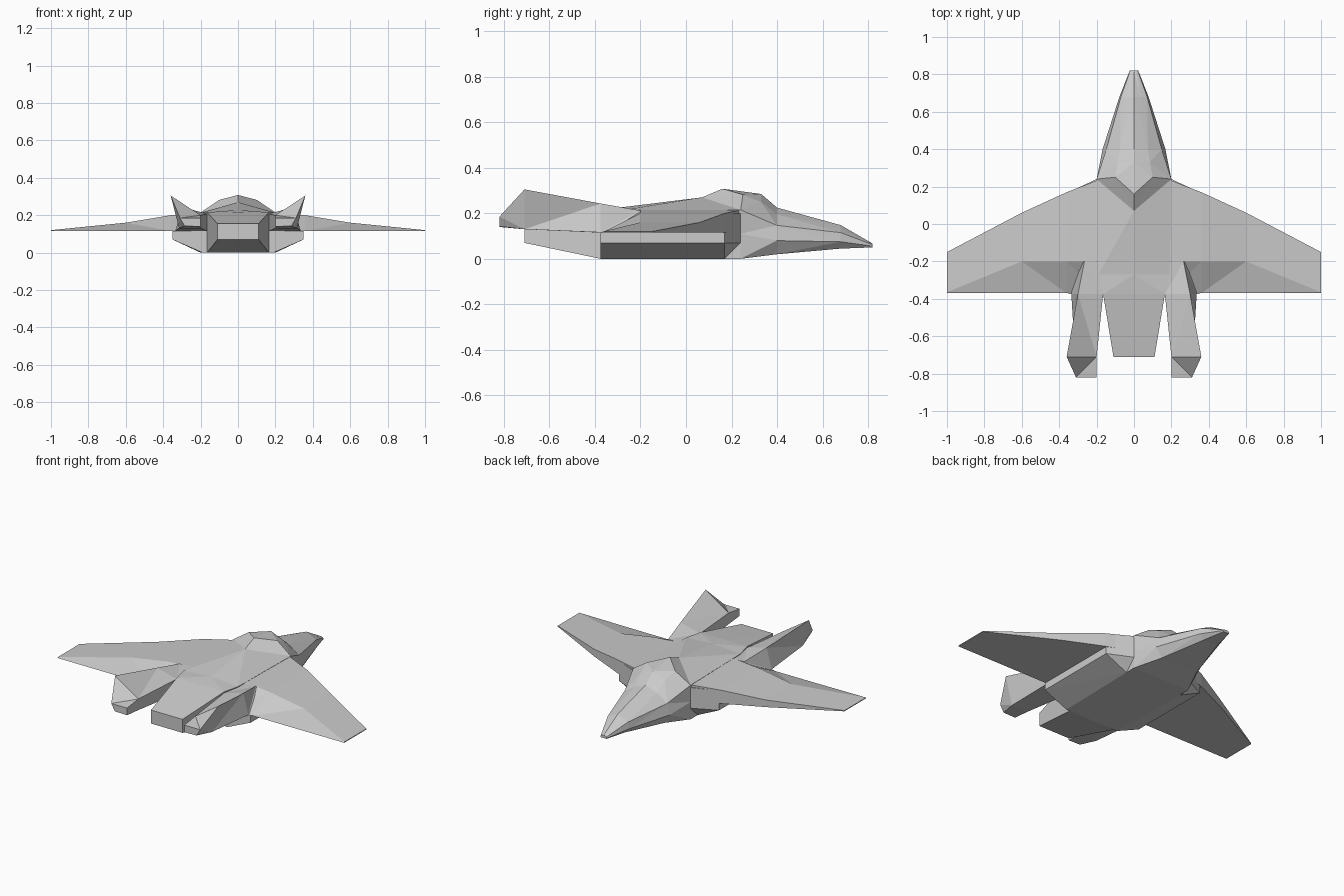
import bpy, bmesh


def loft(name, sections):
    """Skin a row of equal-length closed sections with flat faces and cap both ends."""
    bm = bmesh.new()
    rings = [[bm.verts.new(p) for p in s] for s in sections]
    n = len(rings[0])
    for a, b in zip(rings, rings[1:]):
        for i in range(n):
            j = (i + 1) % n
            bm.faces.new((a[i], a[j], b[j], b[i]))
    bm.faces.new(rings[0])
    bm.faces.new(rings[-1])
    bmesh.ops.remove_doubles(bm, verts=bm.verts, dist=0.0005)
    bmesh.ops.triangulate(bm, faces=[f for f in bm.faces])
    bmesh.ops.recalc_face_normals(bm, faces=bm.faces)
    mesh = bpy.data.meshes.new(name)
    bm.to_mesh(mesh)
    bm.free()
    obj = bpy.data.objects.new(name, mesh)
    bpy.context.collection.objects.link(obj)
    return obj


def full(half):
    """Close a half section (bottom to top centre) by reflecting it in x."""
    return half + [(-x, y, z) for x, y, z in reversed(half) if x > 0]


def at_y(y, pts):
    return [(x, y, z) for x, z in pts]


def pair(name, sections):
    """Build a part on the right and its reflection on the left."""
    for side, s in (("right", 1), ("left", -1)):
        loft(f"{side}_{name}", [[(s * x, y, z) for x, y, z in sec] for sec in sections])


# Nose and canopy, ending in the V-shaped rear of the canopy
shoulder = [(0.2, 0.24, 0), (0.2, 0.24, 0.11), (0.2, 0.24, 0.215)]
nose = [
    at_y(0.82, [(0.02, 0.05), (0.023, 0.056), (0.02, 0.062), (0.01, 0.066), (0, 0.067)]),
    at_y(0.68, [(0.05, 0.045), (0.078, 0.075), (0.07, 0.115), (0.035, 0.132), (0, 0.148)]),
    at_y(0.40, [(0.13, 0.02), (0.168, 0.08), (0.148, 0.147), (0.075, 0.195), (0, 0.225)]),
    shoulder + [(0.085, 0.33, 0.25), (0, 0.33, 0.285)],
    shoulder + [(0.1, 0.25, 0.282), (0, 0.16, 0.308)],
    shoulder + [(0.2, 0.24, 0.215), (0, 0.07, 0.27)],
]
loft("nose_and_canopy", [full(s) for s in nose])

# Central fuselage tapering into the tail block
body = [
    [(0.2, 0.24, 0), (0.2, 0.24, 0.215), (0, 0.07, 0.27)],
    at_y(-0.27, [(0.19, 0), (0.19, 0.215), (0, 0.228)]),
    at_y(-0.375, [(0.165, 0), (0.165, 0.215), (0, 0.216)]),
    at_y(-0.71, [(0.11, 0.07), (0.11, 0.155), (0, 0.155)]),
]
loft("fuselage", [full(s) for s in body])

# Intake boxes under the wing roots
pair("intake", [
    [(0.16, 0.24, 0), (0.2, 0.24, 0), (0.2, 0.24, 0.07), (0.2, 0.24, 0.2), (0.16, 0.24, 0.2)],
    [(0.16, 0.17, 0), (0.2, 0.17, 0), (0.35, 0.17, 0.07), (0.35, 0.17, 0.195), (0.16, 0.17, 0.2)],
    [(0.16, -0.375, 0), (0.19, -0.375, 0), (0.35, -0.375, 0.07),
     (0.35, -0.375, 0.115), (0.16, -0.375, 0.115)],
])

# Wings: flat underside, blunt leading edge, sloped trailing edge
stations = [(0.18, 0.24, 0.215, -0.2, 0.215), (0.36, 0.17, 0.2, -0.2, 0.2),
            (0.6, 0.06, 0.16, -0.2, 0.16), (1.0, -0.15, 0.12, -0.365, 0.12)]
pair("wing", [[(x, le, 0.115), (x, le, zt), (x, ry, rz), (x, -0.37, 0.115)]
              for x, le, zt, ry, rz in stations])

# Tail booms rising into outward-canted fins
pair("tail_fin", [
    at_y(-0.2, [(0.16, 0.115), (0.16, 0.212), (0.265, 0.212), (0.345, 0.115)]),
    at_y(-0.375, [(0.165, 0.115), (0.165, 0.208), (0.3, 0.243), (0.335, 0.116)]),
    at_y(-0.71, [(0.2, 0.13), (0.2, 0.2), (0.36, 0.305), (0.315, 0.13)]),
    at_y(-0.82, [(0.2, 0.14), (0.2, 0.185), (0.31, 0.185), (0.285, 0.142)]),
])
